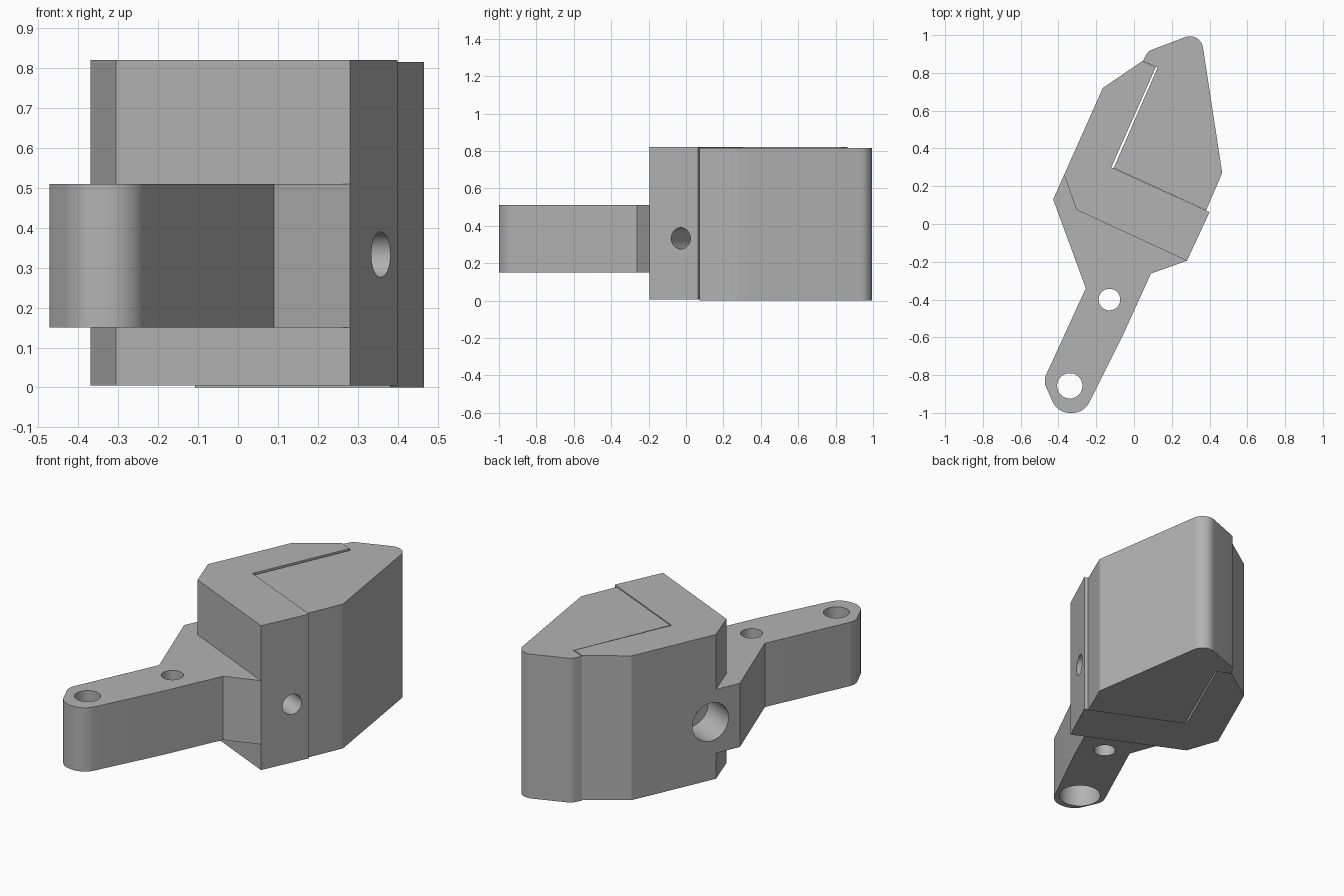
import bpy, bmesh, math
from mathutils import Vector

cube = bpy.data.objects.get("Cube")
if cube:
    bpy.data.objects.remove(cube, do_unlink=True)

steel = bpy.data.materials.new("plain grey")
steel.use_nodes = True
grey = (0.45, 0.45, 0.45, 1)
steel.diffuse_color = grey
steel.node_tree.nodes["Principled BSDF"].inputs["Base Color"].default_value = grey


def rounded(points, steps=10):
    """Outline from (x, y) corners; a third value is a fillet radius."""
    out = []
    for i, corner in enumerate(points):
        p = Vector(corner[:2])
        if len(corner) == 2:
            out.append(p)
            continue
        r = corner[2]
        a = (Vector(points[i - 1][:2]) - p).normalized()
        b = (Vector(points[(i + 1) % len(points)][:2]) - p).normalized()
        half = a.angle(b) / 2
        centre = p + (a + b).normalized() * r / math.sin(half)
        start = p + a * r / math.tan(half) - centre
        end = p + b * r / math.tan(half) - centre
        for k in range(steps + 1):
            mix = start.lerp(end, k / steps)
            out.append(centre + mix.normalized() * r)
    return out


def prism(name, points, z0, z1):
    bm = bmesh.new()
    base = bm.faces.new([bm.verts.new((p.x, p.y, z0)) for p in rounded(points)])
    ext = bmesh.ops.extrude_face_region(bm, geom=[base])
    top = [g for g in ext["geom"] if isinstance(g, bmesh.types.BMVert)]
    bmesh.ops.translate(bm, verts=top, vec=(0, 0, z1 - z0))
    bmesh.ops.recalc_face_normals(bm, faces=bm.faces)
    mesh = bpy.data.meshes.new(name)
    bm.to_mesh(mesh)
    bm.free()
    mesh.materials.append(steel)
    obj = bpy.data.objects.new(name, mesh)
    bpy.context.collection.objects.link(obj)
    return obj


def drill(parts, start, end, radius):
    """Cut a round hole from start to end through the given parts."""
    a, b = Vector(start), Vector(end)
    bpy.ops.mesh.primitive_cylinder_add(vertices=48, radius=radius, depth=(b - a).length,
                                        location=(a + b) / 2)
    cutter = bpy.context.object
    cutter.name = "hole_cutter"
    cutter.hide_render = True
    cutter.rotation_euler = (b - a).to_track_quat("Z", "Y").to_euler()
    cutter.data.materials.append(steel)
    for part in parts:
        bpy.context.view_layer.objects.active = part
        mod = part.modifiers.new("hole", "BOOLEAN")
        mod.operation = "DIFFERENCE"
        mod.solver = "EXACT"
        mod.object = cutter
        bpy.ops.object.modifier_apply(modifier=mod.name)
    bpy.data.objects.remove(cutter, do_unlink=True)


# Clamp body with a stepped inner edge that receives the jaw
body = prism("clamp_body", [
    (-0.305, 0.075), (0.28, -0.195), (0.4, 0.063), (-0.12, 0.3),
    (0.115, 0.83), (0.045, 0.863), (-0.165, 0.72), (-0.37, 0.26)], 0.005, 0.82)

# Jaw, separated from the body by a narrow slot
jaw = prism("jaw", [
    (-0.108, 0.296), (0.382, 0.073), (0.467, 0.27, 0.03), (0.352, 1.02, 0.07),
    (0.075, 0.915, 0.05), (0.047, 0.863), (0.125, 0.828)], 0.0, 0.815)

# Mounting arm with a rounded end
arm = prism("mounting_arm", [
    (-0.428, 0.13), (-0.255, -0.34), (-0.48, -0.83, 0.08), (-0.405, -1.0, 0.1),
    (-0.265, -1.0, 0.1), (-0.05, -0.57), (0.09, -0.262), (0.28, -0.195),
    (-0.3, 0.08), (-0.37, 0.26)], 0.15, 0.51)

# Vertical holes, the end one with a wide counterbore below
drill([arm], (-0.13, -0.4, 0), (-0.13, -0.4, 1), 0.057)
drill([arm], (-0.34, -0.857, 0), (-0.34, -0.857, 1), 0.067)
drill([arm], (-0.34, -0.857, 0), (-0.34, -0.857, 0.35), 0.11)

# Cross bolt hole with a wide bore on the far side
entry = Vector((-0.355, 0.29, 0.333))
axis = Vector((0.913, -0.407, 0))
drill([body, arm], entry - axis * 0.2, entry + axis * 0.2, 0.108)
drill([body], entry - axis * 0.2, entry + axis, 0.057)

# Smooth the round walls, keep the edges crisp
for part in (body, jaw, arm):
    bpy.ops.object.select_all(action="DESELECT")
    part.select_set(True)
    bpy.context.view_layer.objects.active = part
    bpy.ops.object.shade_smooth_by_angle(angle=math.radians(20))
